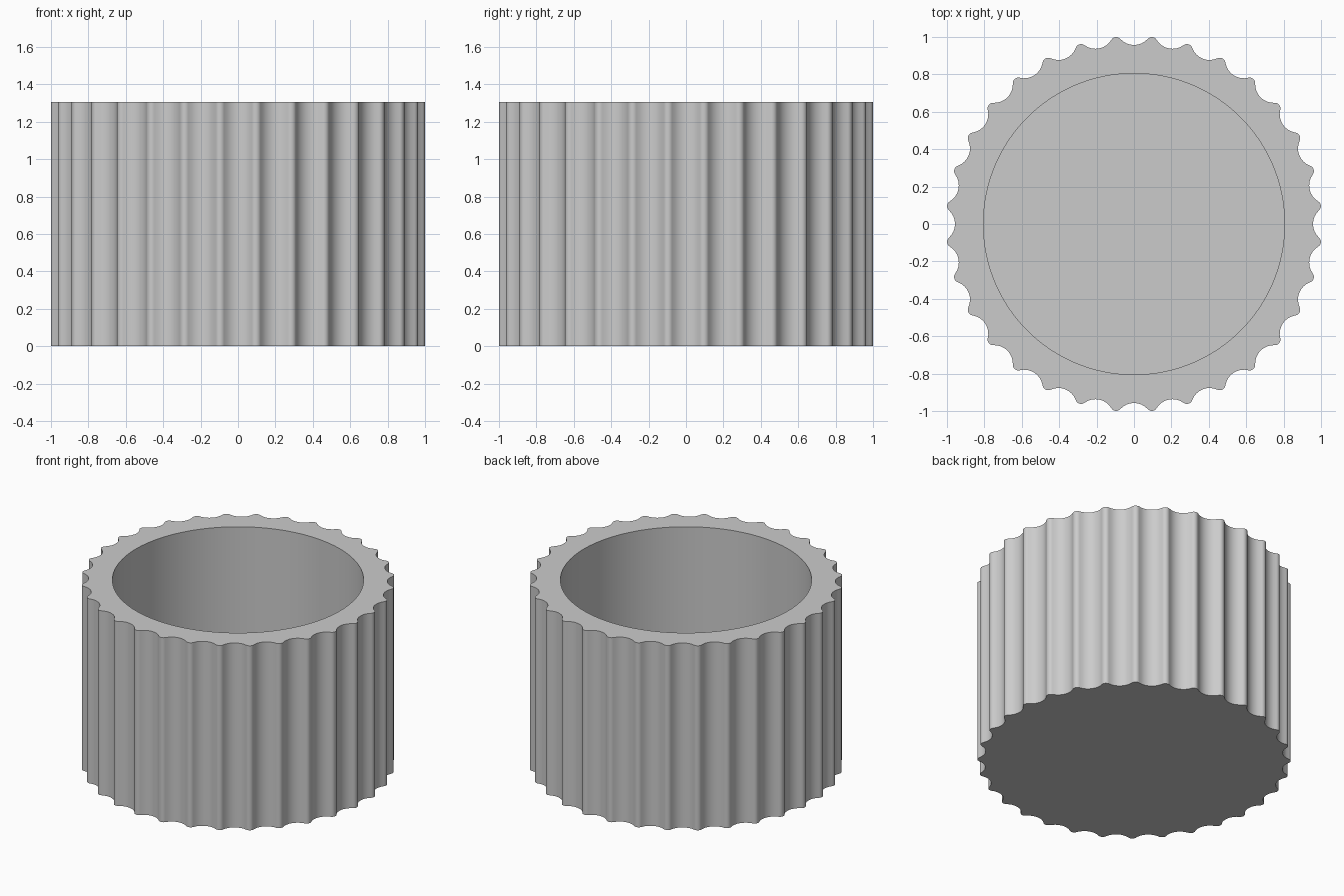
import bpy
import bmesh
from math import sin, cos, atan2, pi, radians

cube = bpy.data.objects.get("Cube")
if cube:
    bpy.data.objects.remove(cube, do_unlink=True)

FLUTES = 32
HEIGHT = 1.305
FLOOR = 0.1
BORE = 0.805
TIP_R, TIP_ROUND = 1.004, 0.03
VALLEY_R = 0.957

grey = bpy.data.materials.new("plain_grey")
grey.use_nodes = True
colour = (0.6, 0.6, 0.6, 1)
grey.diffuse_color = colour
grey.node_tree.nodes["Principled BSDF"].inputs["Base Color"].default_value = colour


def flute_points():
    """One flute from ridge tip to ridge tip: rounded tips tangent to a scooped valley."""
    half = pi / FLUTES
    centre = TIP_R - TIP_ROUND
    side, axial = centre * sin(half), centre * cos(half)
    gap = axial - VALLEY_R
    scoop = (gap ** 2 + side ** 2 - TIP_ROUND ** 2) / (2 * (TIP_ROUND + gap))
    scoop_x = VALLEY_R + scoop
    contact = atan2(side, scoop_x - axial)
    right = []
    # valley arc from its middle to the tangent point
    for i in range(5):
        a = contact * i / 4
        right.append((scoop_x - scoop * cos(a), scoop * sin(a)))
    # tip arc from the tangent point to the ridge line
    for i in range(1, 5):
        a = -contact + (contact + half) * i / 4
        right.append((axial + TIP_ROUND * cos(a), side + TIP_ROUND * sin(a)))
    left = [(x, -y) for x, y in reversed(right[1:])]
    return (left + right)[:-1]


# Repeat the flute around the axis
outline = []
for k in range(FLUTES):
    t = 2 * pi * k / FLUTES
    outline += [(x * cos(t) - y * sin(t), x * sin(t) + y * cos(t))
                for x, y in flute_points()]

bm = bmesh.new()


def ring(points, z):
    return [bm.verts.new((x, y, z)) for x, y in points]


def bridge(a, b):
    n = len(a)
    for i in range(n):
        bm.faces.new((a[i], a[(i + 1) % n], b[(i + 1) % n], b[i]))


# Fluted wall, flat rim, round bore and closed floor
circle = [(BORE * cos(a), BORE * sin(a)) for a in (atan2(y, x) for x, y in outline)]
outer_low, outer_top = ring(outline, 0), ring(outline, HEIGHT)
bore_top, bore_low = ring(circle, HEIGHT), ring(circle, FLOOR)
bridge(outer_low, outer_top)
bridge(outer_top, bore_top)
bridge(bore_top, bore_low)
bm.faces.new(bore_low)
bm.faces.new(list(reversed(outer_low)))
bmesh.ops.recalc_face_normals(bm, faces=bm.faces)

mesh = bpy.data.meshes.new("fluted_cup")
bm.to_mesh(mesh)
bm.free()
mesh.materials.append(grey)
cup = bpy.data.objects.new("fluted_cup", mesh)
bpy.context.collection.objects.link(cup)
bpy.ops.object.select_all(action="DESELECT")
cup.select_set(True)
bpy.context.view_layer.objects.active = cup
bpy.ops.object.shade_smooth_by_angle(angle=radians(30))
